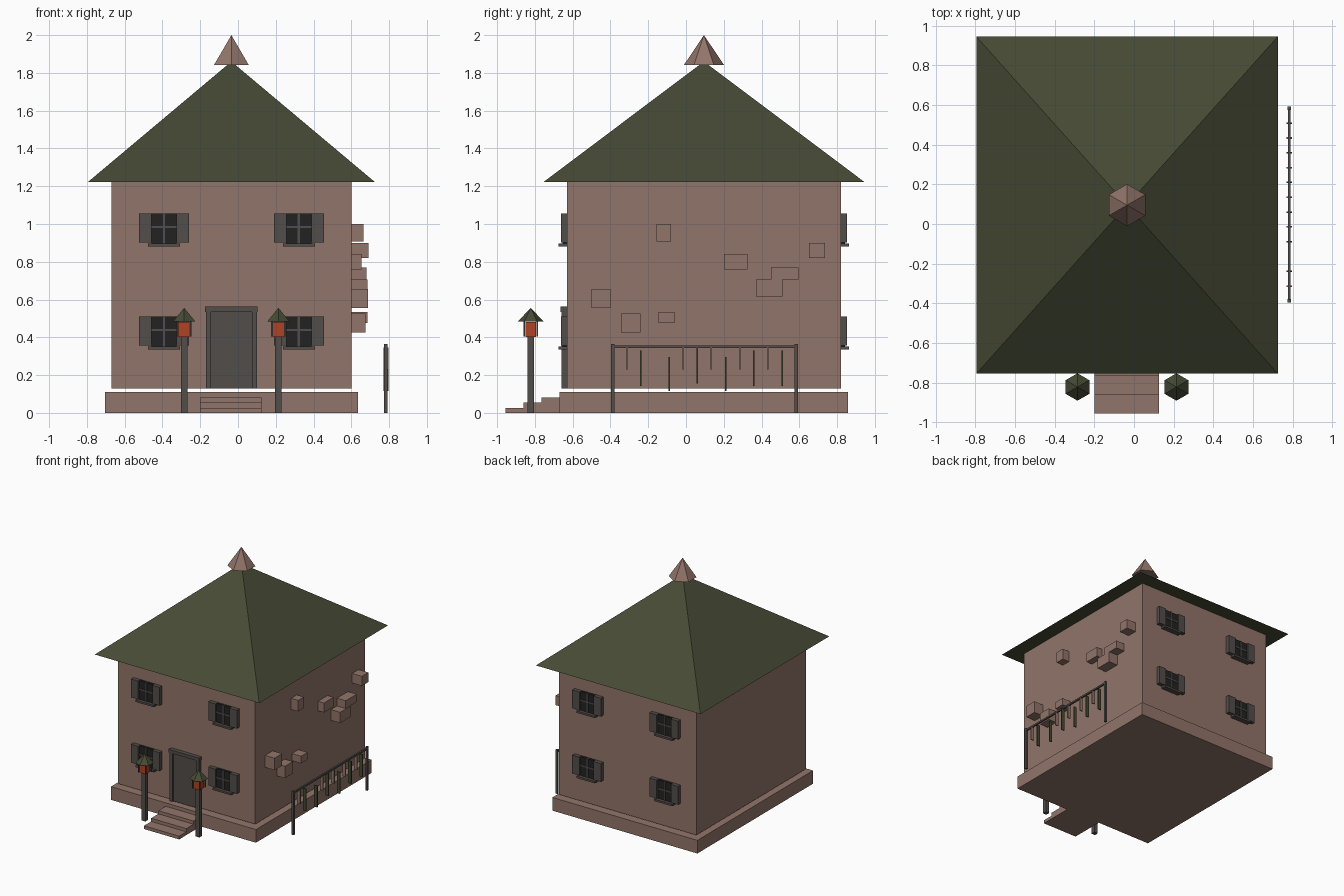
import bpy, bmesh, math

if "Cube" in bpy.data.objects:
    bpy.data.objects.remove(bpy.data.objects["Cube"])


def material(name, r, g, b):
    m = bpy.data.materials.new(name)
    m.diffuse_color = (r, g, b, 1)
    m.use_nodes = True
    m.node_tree.nodes["Principled BSDF"].inputs["Base Color"].default_value = m.diffuse_color
    return m


STONE = material("dusty_stone", 0.285, 0.176, 0.142)
GREEN = material("moss_green", 0.060, 0.068, 0.034)
GREY = material("weathered_wood", 0.085, 0.074, 0.069)
GLASS = material("dark_glass", 0.016, 0.016, 0.017)
GLOW = material("lantern_orange", 0.43, 0.055, 0.018)


def finish(name, bm, mat):
    bmesh.ops.recalc_face_normals(bm, faces=bm.faces)
    me = bpy.data.meshes.new(name)
    bm.to_mesh(me)
    bm.free()
    me.materials.append(mat)
    ob = bpy.data.objects.new(name, me)
    bpy.context.collection.objects.link(ob)
    return ob


def box(name, mat, x0, x1, y0, y1, z0, z1):
    bm = bmesh.new()
    bmesh.ops.create_cube(bm, size=1)
    for v in bm.verts:
        v.co.x = x1 if v.co.x > 0 else x0
        v.co.y = y1 if v.co.y > 0 else y0
        v.co.z = z1 if v.co.z > 0 else z0
    return finish(name, bm, mat)


def pyramid(name, mat, sides, x, y, rx, ry, z0, z1, turn=0.0):
    """Flat-sided cone with a closed base."""
    bm = bmesh.new()
    ring = []
    for i in range(sides):
        a = turn + 2 * math.pi * i / sides
        ring.append(bm.verts.new((x + rx * math.cos(a), y + ry * math.sin(a), z0)))
    tip = bm.verts.new((x, y, z1))
    bm.faces.new(ring)
    for i in range(sides):
        bm.faces.new((ring[i], ring[(i + 1) % sides], tip))
    return finish(name, bm, mat)


# House shell: plinth, walls, hipped roof and six-sided cap
CX, CY = -0.035, 0.095
box("plinth", STONE, -0.705, 0.635, -0.67, 0.857, 0, 0.11)
box("walls", STONE, -0.67, 0.60, -0.63, 0.82, 0.13, 1.225)
R2 = math.sqrt(2)
pyramid("roof", GREEN, 4, CX, CY, 0.76 * R2, 0.85 * R2, 1.222, 1.86, math.pi / 4)
pyramid("roof_cap", STONE, 6, CX, CY, 0.106, 0.106, 1.842, 2.0, math.pi / 2)

# Front steps
for i in range(3):
    box("step", STONE, -0.20, 0.125, -0.955 + 0.095 * i, -0.67, 0, 0.027 * (i + 1))

# Door: leaf, jambs and lintel
box("door_leaf", GREY, -0.145, 0.073, -0.648, -0.62, 0.13, 0.535)
for x in (-0.17, 0.073):
    box("door_jamb", GREY, x, x + 0.027, -0.66, -0.62, 0.13, 0.54)
box("door_lintel", GREY, -0.175, 0.103, -0.665, -0.62, 0.535, 0.562)


# Windows on the front and back walls
def window(cx, z, side):
    wall = -0.63 if side < 0 else 0.82

    def part(name, mat, x0, x1, depth, z0, z1):
        ys = sorted((wall - side * 0.01, wall + side * depth))
        box(name, mat, cx + x0, cx + x1, ys[0], ys[1], z + z0, z + z1)

    part("window_pane", GLASS, -0.067, 0.067, 0.018, 0, 0.158)
    part("window_mullion", GREY, -0.006, 0.006, 0.023, 0, 0.158)
    part("window_crossbar", GREY, -0.067, 0.067, 0.023, 0.081, 0.093)
    part("window_sill", GREY, -0.085, 0.085, 0.044, -0.016, 0)
    for s in (-1, 1):
        a, b = sorted((s * 0.066, s * 0.132))
        part("shutter", GREY, a, b, 0.033, 0.005, 0.158)


for side in (-1, 1):
    for cx in (-0.392, 0.322):
        for z in (0.352, 0.897):
            window(cx, z, side)

# Projecting stones on the right wall: y0, y1, z0, z1, outer x
STONES = [
    (-0.155, -0.08, 0.907, 1.00, 0.665), (0.20, 0.325, 0.76, 0.84, 0.655),
    (0.65, 0.735, 0.82, 0.90, 0.69), (0.45, 0.595, 0.705, 0.77, 0.68),
    (0.37, 0.51, 0.615, 0.705, 0.685), (-0.50, -0.40, 0.555, 0.655, 0.688),
    (-0.345, -0.24, 0.425, 0.525, 0.675), (-0.145, -0.06, 0.475, 0.535, 0.685),
]
for y0, y1, z0, z1, x in STONES:
    box("wall_stone", STONE, 0.57, x, y0, y1, z0, z1)

# Lamp posts either side of the steps
LY = -0.822
for lx in (-0.285, 0.214):
    box("lamp_post", GREY, lx - 0.017, lx + 0.017, LY - 0.017, LY + 0.017, 0, 0.402)
    box("lamp_light", GLOW, lx - 0.029, lx + 0.029, LY - 0.029, LY + 0.029, 0.402, 0.482)
    for sx in (-1, 1):
        for sy in (-1, 1):
            x, y = lx + sx * 0.034, LY + sy * 0.034
            box("lamp_frame", GREY, x - 0.004, x + 0.004, y - 0.004, y + 0.004, 0.405, 0.485)
    pyramid("lamp_roof", GREEN, 6, lx, LY, 0.069, 0.069, 0.483, 0.556, math.pi / 2)

# Drying rack beside the house: posts, rail and hanging strips
RX, Y0, Y1 = 0.783, -0.388, 0.583
for y in (Y0, Y1):
    box("rack_post", GREY, RX - 0.009, RX + 0.009, y - 0.009, y + 0.009, 0, 0.365)
box("rack_rail", GREY, RX - 0.007, RX + 0.007, Y0, Y1, 0.343, 0.357)
pitch = (Y1 - Y0) / 13
SHORT, MID, LOW = (STONE, 0.23, 0.345), (GREEN, 0.143, 0.33), (GREEN, 0.117, 0.297)
STRIPS = {1: SHORT, 2: MID, 4: LOW, 5: SHORT, 6: (GREEN, 0.155, 0.345), 7: SHORT,
          8: LOW, 9: SHORT, 10: MID, 11: SHORT, 12: MID}
for i, (mat, z0, z1) in STRIPS.items():
    y = Y0 + pitch * i
    box("hanging_strip", mat, RX - 0.014, RX + 0.014, y - 0.004, y + 0.004, z0, z1)
